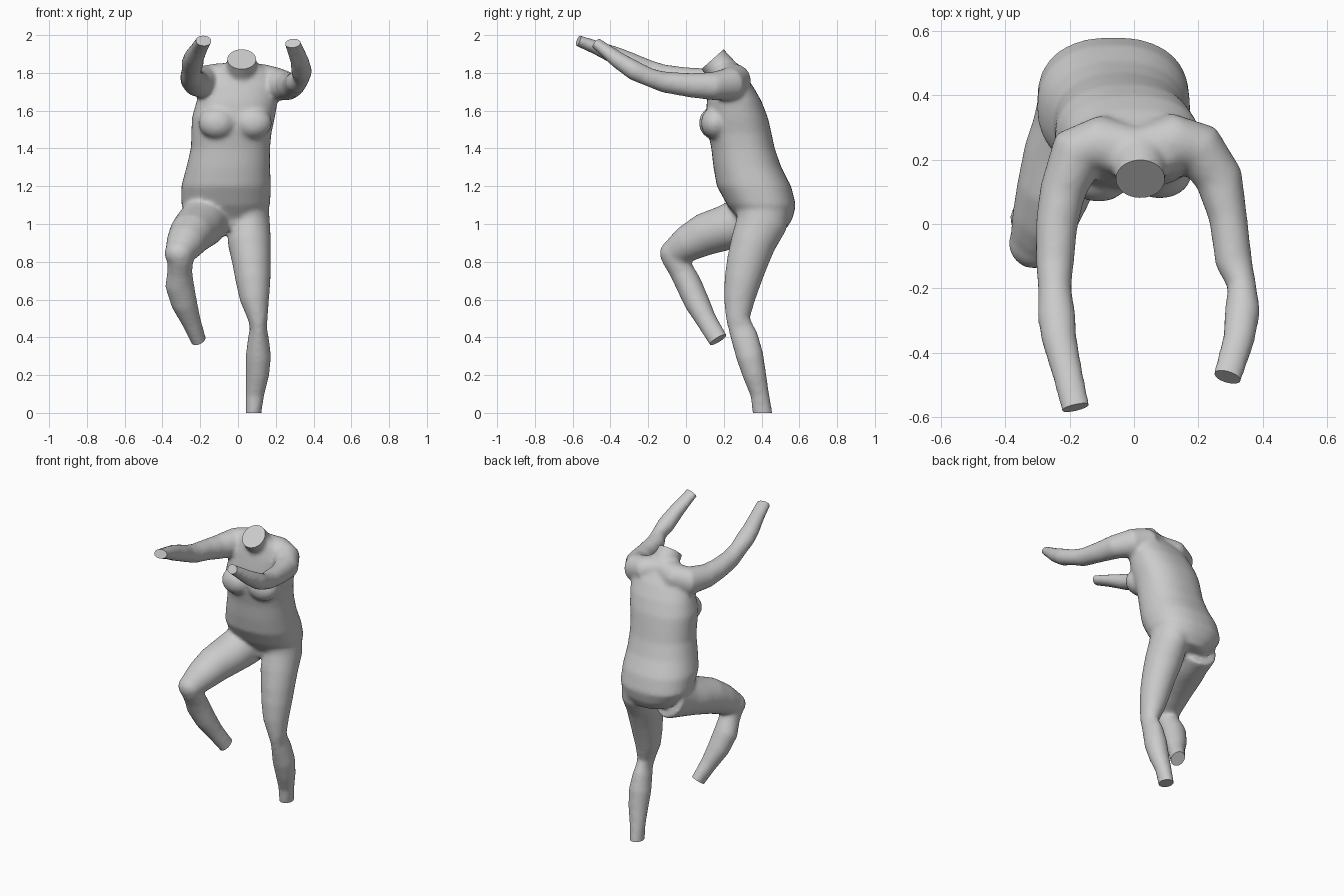
import bpy, bmesh, math
from mathutils import Vector, Matrix

bm = bmesh.new()
caps = []          # flat cut ends: (centre, direction)
X, Z = Vector((1, 0, 0)), Vector((0, 0, 1))


def skin_rings(rings):
    """Bridge rings of equal size and close both ends."""
    loops = [[bm.verts.new(p) for p in r] for r in rings]
    n = len(loops[0])
    for a, b in zip(loops, loops[1:]):
        for i in range(n):
            j = (i + 1) % n
            bm.faces.new((a[i], a[j], b[j], b[i]))
    bm.faces.new(loops[0][::-1])
    bm.faces.new(loops[-1])


def tube(pts, ref, cut=None, n=24):
    """Limb along points (x, y, z, radius along ref, other radius)."""
    c = [Vector(p[:3]) for p in pts]
    r = [p[3:] for p in pts]
    if cut:
        d = (c[-1] - c[-2]).normalized()
        caps.append((c[-1].copy(), d if cut is True else Vector(cut)))
        c.append(c[-1] + d * 0.05)
        r.append(r[-1])
    rings = []
    for i, p in enumerate(c):
        t = (c[min(i + 1, len(c) - 1)] - c[max(i - 1, 0)]).normalized()
        u = (ref - t * ref.dot(t)).normalized()
        v = t.cross(u)
        rings.append([p + u * r[i][0] * math.cos(a) + v * r[i][1] * math.sin(a)
                      for a in (2 * math.pi * k / n for k in range(n))])
    skin_rings(rings)


def ball(loc, size):
    m = Matrix.Translation(loc) @ Matrix.Diagonal((*size, 1))
    bmesh.ops.create_uvsphere(bm, u_segments=24, v_segments=16, radius=1, matrix=m)


# torso: z, centre x, centre y, half width, half depth
torso = [(.97, -.05, .41, .12, .12), (1.03, -.055, .42, .19, .145),
         (1.10, -.065, .40, .235, .182), (1.20, -.063, .36, .238, .197),
         (1.30, -.052, .325, .222, .180), (1.40, -.04, .302, .210, .168),
         (1.48, -.035, .285, .212, .168), (1.56, -.025, .27, .22, .165),
         (1.65, -.005, .255, .215, .145), (1.73, .01, .24, .20, .115),
         (1.80, .02, .222, .15, .08), (1.85, .02, .20, .09, .05)]


def power(v, e=0.87):
    return math.copysign(abs(v) ** e, v)


skin_rings([[Vector((cx + rx * power(math.cos(a)), cy + ry * power(math.sin(a)), z))
             for a in (2 * math.pi * k / 32 for k in range(32))]
            for z, cx, cy, rx, ry in torso])

# chest
for x, y in ((-.11, .145), (.08, .155)):
    ball((x, y, 1.535), (.10, .077, .085))

# neck stump
tube([(.02, .235, 1.765, .09, .085), (.02, .14, 1.872, .077, .08)], X, True)

# arms reaching forward
tube([(0, .23, 1.80, .06, .07), (-.10, .25, 1.765, .088, .09),
      (-.175, .225, 1.75, .09, .088), (-.222, .10, 1.75, .075, .072),
      (-.24, 0, 1.765, .065, .066), (-.246, -.12, 1.785, .06, .06),
      (-.246, -.20, 1.815, .055, .052), (-.24, -.29, 1.855, .052, .06),
      (-.232, -.36, 1.885, .05, .055), (-.205, -.47, 1.932, .038, .048),
      (-.182, -.57, 1.97, .03, .046)], Z, True)
tube([(.02, .23, 1.80, .06, .07), (.12, .255, 1.765, .085, .09),
      (.20, .235, 1.74, .09, .085), (.265, .14, 1.73, .075, .075),
      (.292, .02, 1.735, .065, .06), (.31, -.12, 1.752, .056, .058),
      (.335, -.19, 1.775, .05, .045), (.337, -.27, 1.81, .053, .056),
      (.325, -.36, 1.868, .045, .05), (.29, -.475, 1.957, .03, .046)], Z, True)

# standing leg
tube([(.03, .41, 1.12, .13, .15), (.06, .40, 1.0, .11, .135),
      (.06, .355, .9, .115, .12), (.072, .325, .8, .103, .11),
      (.08, .30, .7, .093, .098), (.088, .282, .6, .078, .083),
      (.105, .275, .5, .053, .064), (.108, .29, .45, .045, .067),
      (.108, .31, .4, .055, .073), (.108, .338, .3, .068, .073),
      (.103, .363, .2, .062, .063), (.09, .39, .1, .05, .05),
      (.082, .405, 0, .042, .053)], X, (0, 0, -1))

# raised leg: thigh, knee, shin
tube([(-.16, .42, 1.05, .13, .15), (-.185, .30, 1.01, .13, .135),
      (-.215, .21, .98, .13, .12), (-.25, .10, .945, .117, .113),
      (-.28, .01, .897, .102, .097), (-.305, -.05, .855, .083, .08)], X)
ball((-.31, -.06, .845), (.08, .08, .075))
tube([(-.305, -.065, .83, .07, .07), (-.308, -.022, .75, .066, .066),
      (-.31, .015, .68, .077, .07), (-.285, .06, .58, .07, .067),
      (-.25, .108, .49, .053, .056), (-.21, .17, .387, .041, .053)], X, True)

bmesh.ops.recalc_face_normals(bm, faces=bm.faces)
mesh = bpy.data.meshes.new("body")
bm.to_mesh(mesh)
bm.free()
body = bpy.data.objects.new("body", mesh)
bpy.context.collection.objects.link(body)
bpy.context.view_layer.objects.active = body
body.select_set(True)

# fuse the parts into one skin and soften the joins
rm = body.modifiers.new("fuse", 'REMESH')
rm.mode = 'VOXEL'
rm.voxel_size = 0.011
sm = body.modifiers.new("soften", 'SMOOTH')
sm.factor = 0.5
sm.iterations = 14
for name in ("fuse", "soften"):
    bpy.ops.object.modifier_apply(modifier=name)

# flat cuts at neck, wrists and ankles
bm = bmesh.new()
bm.from_mesh(body.data)
for centre, d in caps:
    faces = [f for f in bm.faces if (f.calc_center_median() - centre).length < .12]
    geom = faces + list({e for f in faces for e in f.edges}) + list({v for f in faces for v in f.verts})
    bmesh.ops.bisect_plane(bm, geom=geom, plane_co=centre, plane_no=d, clear_outer=True)
    bmesh.ops.holes_fill(bm, edges=[e for e in bm.edges if e.is_boundary], sides=0)
bmesh.ops.recalc_face_normals(bm, faces=bm.faces)
bm.to_mesh(body.data)
bm.free()
bpy.ops.object.shade_smooth_by_angle(angle=math.radians(40))
